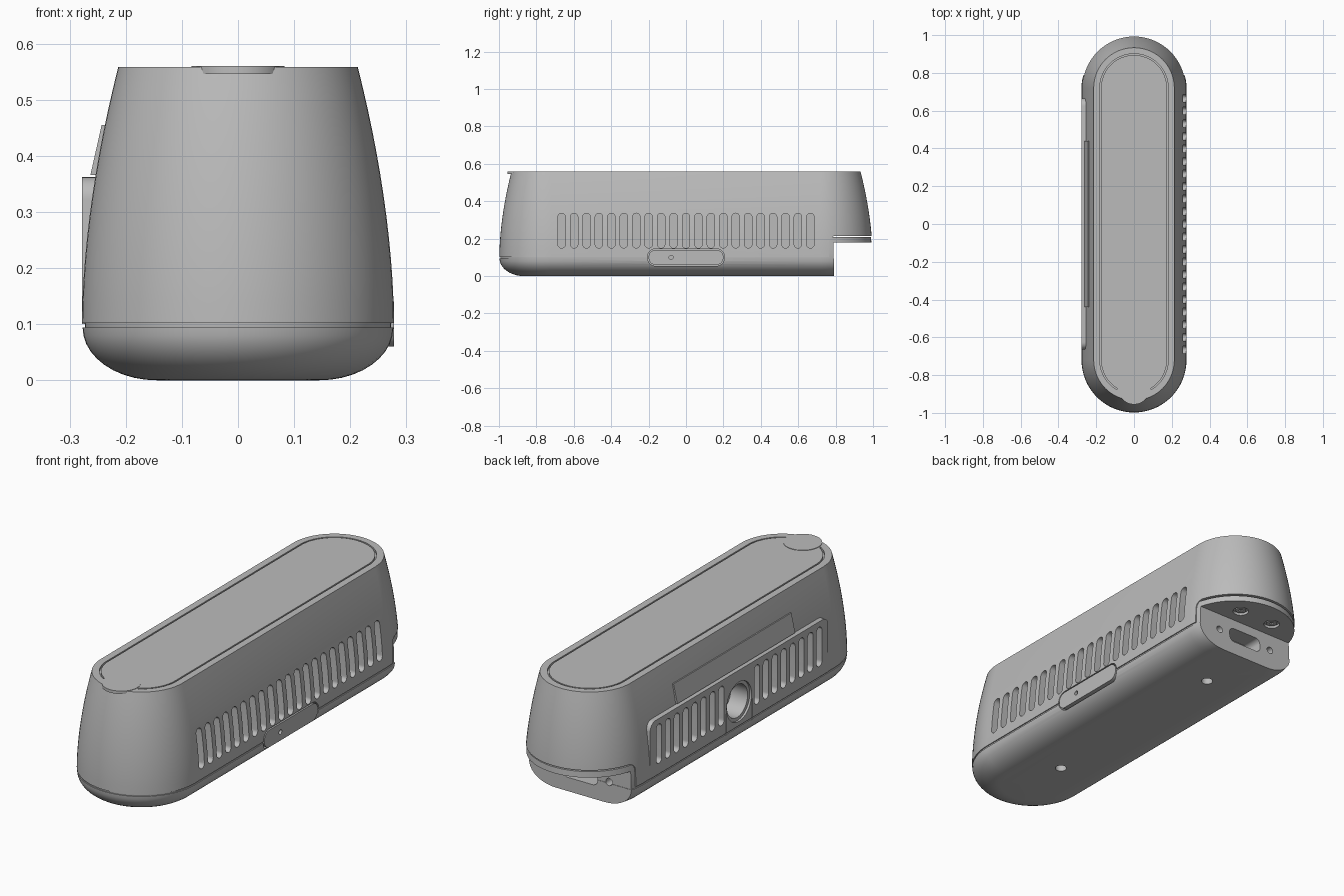
import bpy, bmesh
from math import sin, cos, pi, radians

if "Cube" in bpy.data.objects:
    bpy.data.objects.remove(bpy.data.objects["Cube"])

grey = bpy.data.materials.new("plain grey")
grey.use_nodes = True
COLOUR = (0.5, 0.5, 0.5, 1)
grey.diffuse_color = COLOUR
grey.node_tree.nodes["Principled BSDF"].inputs["Base Color"].default_value = COLOUR

HALF = 0.72   # half length of the straight sides
TOP = 0.558


def finish(bm, name):
    bmesh.ops.recalc_face_normals(bm, faces=bm.faces)
    mesh = bpy.data.meshes.new(name)
    bm.to_mesh(mesh)
    bm.free()
    mesh.materials.append(grey)
    obj = bpy.data.objects.new(name, mesh)
    bpy.context.collection.objects.link(obj)
    return obj


def stadium(r, steps=32):
    pts = []
    for centre, start in ((HALF, 0), (-HALF, pi)):
        for i in range(steps + 1):
            a = start + pi * i / steps
            pts.append((r * cos(a), centre + r * sin(a)))
    return pts


def loft(name, profile):
    """Stack stadium outlines given as (radius, height)."""
    bm = bmesh.new()
    rings = [[bm.verts.new((x, y, z)) for x, y in stadium(r)] for r, z in profile]
    for low, high in zip(rings, rings[1:]):
        for i in range(len(low)):
            j = (i + 1) % len(low)
            bm.faces.new((low[i], low[j], high[j], high[i]))
    bm.faces.new(rings[0][::-1])
    bm.faces.new(rings[-1])
    return finish(bm, name)


def prism(name, outline, axis, lo, hi):
    """Extrude an outline along x (y,z points), y (x,z) or z (x,y)."""
    def place(p, d):
        c = list(p)
        c.insert("xyz".index(axis), d)
        return c
    bm = bmesh.new()
    a = [bm.verts.new(place(p, lo)) for p in outline]
    b = [bm.verts.new(place(p, hi)) for p in outline]
    bm.faces.new(a[::-1])
    bm.faces.new(b)
    for i in range(len(a)):
        j = (i + 1) % len(a)
        bm.faces.new((a[i], a[j], b[j], b[i]))
    return finish(bm, name)


def rounded(u0, u1, v0, v1, radii, steps=8):
    """Rounded rectangle; radii run top right, top left, bottom left, bottom right."""
    pts = []
    corners = ((u1, v1, -1, -1), (u0, v1, 1, -1), (u0, v0, 1, 1), (u1, v0, -1, 1))
    for k, (u, v, su, sv) in enumerate(corners):
        r = radii[k]
        if r == 0:
            pts.append((u, v))
            continue
        for i in range(steps + 1):
            a = pi / 2 * (k + i / steps)
            p = (u + su * r + r * cos(a), v + sv * r + r * sin(a))
            if not pts or abs(p[0] - pts[-1][0]) + abs(p[1] - pts[-1][1]) > 1e-5:
                pts.append(p)
    if abs(pts[0][0] - pts[-1][0]) + abs(pts[0][1] - pts[-1][1]) < 1e-5:
        pts.pop()
    return pts


def circle(u, v, r, steps=32):
    return [(u + r * cos(2 * pi * i / steps), v + r * sin(2 * pi * i / steps)) for i in range(steps)]


def join(name, objs):
    bm = bmesh.new()
    for o in objs:
        bm.from_mesh(o.data)
        bpy.data.objects.remove(o)
    return finish(bm, name)


def cut(obj, *cutters):
    bpy.context.view_layer.objects.active = obj
    for c in cutters:
        mod = obj.modifiers.new("cut", "BOOLEAN")
        mod.operation, mod.solver, mod.object = "DIFFERENCE", "EXACT", c
        bpy.ops.object.modifier_apply(modifier=mod.name)


# Main shells: tapering cover, rounded base and the liner showing in the seam
def cover_radius(z):
    return 0.278 - 0.065 * max(0, (z - 0.1) / 0.46) ** 1.8


def base_curve(inset):
    return [(0.145 - inset + 0.132 * sin(t), 0.094 * (1 - cos(t)) + inset)
            for t in (pi / 2 * i / 10 for i in range(11))]


heights = [0.102 + (TOP - 0.102) * i / 12 for i in range(13)]
cover = loft("cover", [(cover_radius(z), z) for z in heights])
base = loft("base", base_curve(0))
liner = loft("seam_liner", base_curve(0.004) + [(cover_radius(z) - 0.004, z) for z in (0.12, 0.16, 0.208)])

# Side panel, label plate and clip
panel = prism("vent_panel", rounded(-0.665, 0.665, 0.1, 0.362, (0.04, 0.04, 0, 0)), "x", -0.278, -0.2)
label = prism("label_plate", [(-0.243, 0.455), (-0.263, 0.366), (-0.23, 0.366), (-0.21, 0.455)], "y", -0.44, 0.44)
clip = prism("side_clip", rounded(-0.2, 0.2, 0.06, 0.14, [0.038] * 4), "x", 0.23, 0.278)

# Cutters for the notch at the back
cover_notch = prism("cover_notch", rounded(0.765, 1.2, -0.1, 0.215, (0, 0.035, 0, 0)), "x", -0.5, 0.5)
base_notch = prism("base_notch", rounded(0.79, 1.2, -0.1, 0.18, [0] * 4), "x", -0.5, 0.5)
liner_notch = prism("liner_notch", rounded(0.788, 1.2, -0.1, 0.18, [0] * 4), "x", -0.5, 0.5)
cut(cover, cover_notch)
cut(base, base_notch)
cut(liner, liner_notch)

# Vent slots, holes and recesses
tools = []
for i in range(-10, 11):
    y = i * 0.0665
    slot = rounded(y - 0.02, y + 0.02, 0.15, 0.336, [0.02] * 4)
    tools.append(prism("slot", slot, "x", 0.215, 0.32))
    if 2 <= abs(i) <= 9:
        tools.append(prism("slot", slot, "x", -0.32, -0.225))
for s in (-1, 1):
    tools.append(prism("bottom_hole", circle(0, s * 0.52, 0.026), "z", -0.1, 0.05))
    tools.append(prism("end_hole", circle(s * 0.15, 0.1, 0.017), "y", 0.74, 0.85))
    tools.append(prism("screw_hole", circle(s * 0.092, 0.87, 0.036), "z", 0.17, 0.193))
    tools.append(prism("groove", rounded(s * 0.097 - 0.002, s * 0.097 + 0.002, 0.09, 0.19, [0] * 4),
                       "x", -0.3, -0.272))
tools.append(prism("port", rounded(-0.09, 0.09, 0.065, 0.135, [0.025] * 4), "y", 0.7, 0.85))
tools.append(prism("clip_recess", rounded(-0.206, 0.206, 0.054, 0.146, [0.044] * 4), "x", 0.245, 0.3))
tools.append(prism("socket_rim", circle(0, 0.213, 0.093, 48), "x", -0.32, -0.268))
details = join("detail_cutter", tools)
socket = prism("socket_cutter", circle(0, 0.213, 0.077, 48), "x", -0.33, -0.18)
for part in (cover, base, liner, panel):
    cut(part, details, socket)

# Lid seam: an open groove around the top
sweep = [radians(-60 + 300 * i / 80) for i in range(81)]


def lid_path(r):
    return [(r * cos(a), (HALF if sin(a) > 0 else -HALF) + r * sin(a)) for a in sweep]


lid_groove = prism("lid_groove", lid_path(0.181) + lid_path(0.174)[::-1], "z", TOP - 0.01, TOP + 0.05)
cut(cover, lid_groove)
pin_hole = prism("pin_hole", circle(-0.08, 0.1, 0.011), "x", 0.255, 0.3)
cut(clip, pin_hole)
for c in (cover_notch, base_notch, liner_notch, details, socket, lid_groove, pin_hole):
    bpy.data.objects.remove(c)

# Thumb tab of the lid and the screws in the notch
tab = prism("lid_thumb_tab", circle(0, -0.872, 0.083, 48), "z", TOP - 0.012, TOP + 0.002)
screws = []
for s, side in ((-1, "right"), (1, "left")):
    screw = prism(side + "_screw", circle(s * 0.092, 0.87, 0.024), "z", 0.184, 0.2)
    drive = prism("drive", circle(s * 0.092, 0.87, 0.01, 6), "z", 0.17, 0.19)
    cut(screw, drive)
    bpy.data.objects.remove(drive)
    screws.append(screw)

# Smooth shading with sharp edges kept
bpy.ops.object.select_all(action="DESELECT")
for part in (cover, base, liner, panel, label, clip, tab, *screws):
    part.select_set(True)
bpy.context.view_layer.objects.active = cover
bpy.ops.object.shade_smooth_by_angle(angle=radians(25))
